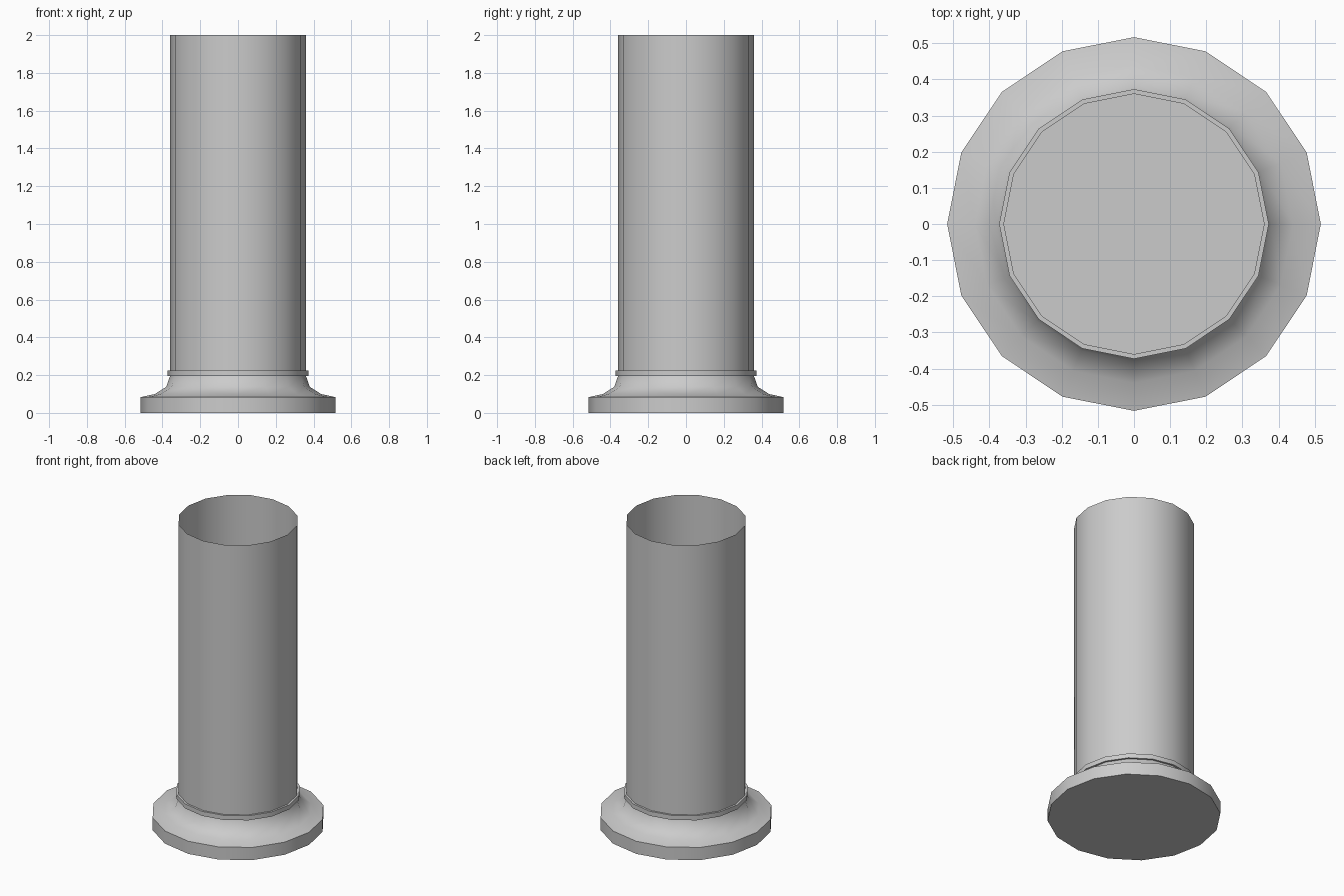
import bpy, bmesh, math

if "Cube" in bpy.data.objects:
    bpy.data.objects.remove(bpy.data.objects["Cube"])

SIDES = 16


def revolve(name, profile, cap_bottom=False):
    """Spin a (radius, height) profile around z."""
    bm = bmesh.new()
    rings = []
    for r, z in profile:
        rings.append([bm.verts.new((r * math.cos(2 * math.pi * i / SIDES),
                                    r * math.sin(2 * math.pi * i / SIDES), z))
                      for i in range(SIDES)])
    for a, b in zip(rings, rings[1:]):
        for i in range(SIDES):
            j = (i + 1) % SIDES
            bm.faces.new((a[i], a[j], b[j], b[i]))
    if cap_bottom:
        bm.faces.new(rings[0][::-1])
    mesh = bpy.data.meshes.new(name)
    bm.to_mesh(mesh)
    bm.free()
    obj = bpy.data.objects.new(name, mesh)
    bpy.context.collection.objects.link(obj)
    bpy.ops.object.select_all(action='DESELECT')
    obj.select_set(True)
    bpy.context.view_layer.objects.active = obj
    bpy.ops.object.shade_smooth_by_angle(angle=math.radians(50))
    return obj


# Column: round plinth, concave flare, thin collar and open-topped shaft
revolve("column", [
    (0.517, 0.0), (0.517, 0.083),                    # plinth
    (0.44, 0.10), (0.38, 0.138), (0.36, 0.195),      # flare
    (0.373, 0.195), (0.373, 0.225), (0.36, 0.225),   # collar
    (0.36, 2.0),                                     # shaft
], cap_bottom=True)
